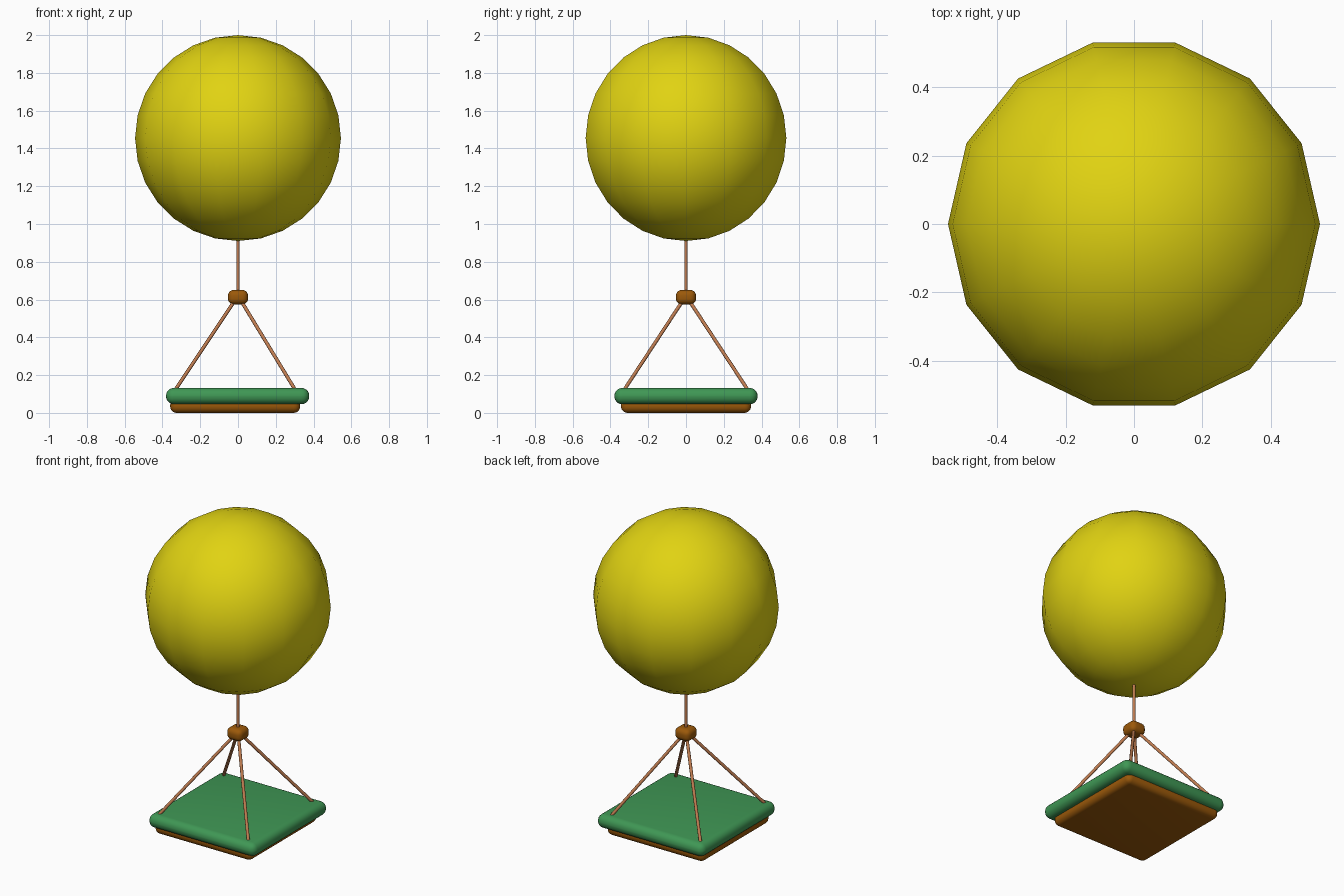
import bpy
from math import radians
from mathutils import Vector

if "Cube" in bpy.data.objects:
    bpy.data.objects.remove(bpy.data.objects["Cube"])


def material(name, rgb):
    m = bpy.data.materials.new(name)
    m.diffuse_color = (*rgb, 1)
    m.use_nodes = True
    m.node_tree.nodes["Principled BSDF"].inputs["Base Color"].default_value = m.diffuse_color
    return m


YELLOW = material("yellow", (0.75, 0.65, 0.006))
GREEN = material("green", (0.05, 0.31, 0.09))
BROWN = material("brown", (0.33, 0.10, 0.003))
ROPE = material("rope", (0.52, 0.20, 0.08))


def finish(name, mat, angle=60):
    ob = bpy.context.object
    ob.name = name
    ob.data.materials.append(mat)
    bpy.ops.object.shade_smooth_by_angle(angle=radians(angle))
    return ob


def rounded_box(name, centre, size, radius, mat):
    bpy.ops.mesh.primitive_cube_add(size=1, location=centre)
    ob = bpy.context.object
    ob.scale = size
    bpy.ops.object.transform_apply(location=False, rotation=False, scale=True)
    bev = ob.modifiers.new("round", 'BEVEL')
    bev.width = radius
    bev.segments = 5
    bpy.ops.object.modifier_apply(modifier=bev.name)
    return finish(name, mat)


def rope(name, a, b, radius=0.0095):
    a, b = Vector(a), Vector(b)
    d = b - a
    bpy.ops.mesh.primitive_cylinder_add(vertices=10, radius=radius, depth=d.length,
                                        location=(a + b) / 2)
    bpy.context.object.rotation_euler = d.to_track_quat('Z', 'Y').to_euler()
    return finish(name, ROPE)


# balloon with vertices on the x axis
bpy.ops.mesh.primitive_uv_sphere_add(segments=14, ring_count=14, radius=0.545,
                                     location=(0, 0, 1.455), rotation=(0, 0, radians(90)))
finish("balloon", YELLOW)

# hanging line and knot
rope("main_line", (0, 0, 0.6), (0, 0, 0.93), 0.009)
rounded_box("knot", (0, 0, 0.613), (0.106, 0.106, 0.076), 0.03, BROWN)

# cushion on a wooden base
rounded_box("cushion", (-0.002, 0, 0.089), (0.758, 0.758, 0.086), 0.041, GREEN)
rounded_box("base", (-0.015, 0, 0.038), (0.688, 0.688, 0.076), 0.034, BROWN)

# four ropes from the knot to the corners
for i, (sx, sy) in enumerate([(1, 1), (1, -1), (-1, 1), (-1, -1)]):
    rope(f"corner_rope_{i + 1}", (0, 0, 0.62),
         (-0.015 + 0.325 * sx, 0.335 * sy, 0.11))
